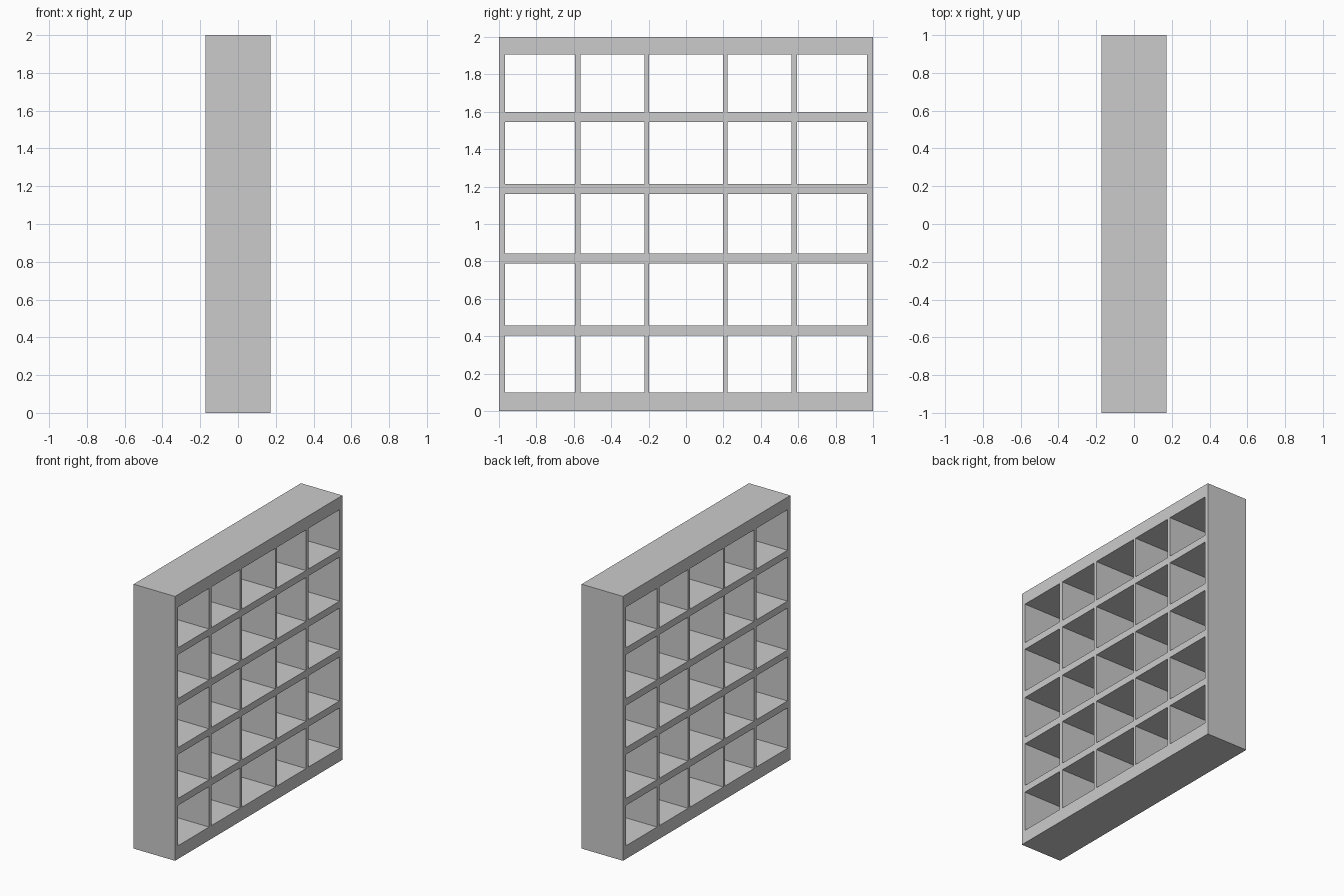
import bpy

if "Cube" in bpy.data.objects:
    bpy.data.objects.remove(bpy.data.objects["Cube"])

DEPTH = 0.346


def box(name, y0, y1, z0, z1):
    bpy.ops.mesh.primitive_cube_add(size=1, location=(0, (y0 + y1) / 2, (z0 + z1) / 2))
    ob = bpy.context.object
    ob.name = name
    ob.scale = (DEPTH, y1 - y0, z1 - z0)
    bpy.ops.object.transform_apply(location=False, rotation=False, scale=True)
    return ob


# Full-height side panels
SIDE = 0.967
box("side_panel_left", -1, -SIDE, 0, 2)
box("side_panel_right", SIDE, 1, 0, 2)

# Horizontal boards, bottom to top, fitted between the sides
boards = [("base_board", 0, 0.10), ("shelf_1", 0.405, 0.458), ("shelf_2", 0.79, 0.843),
          ("shelf_3", 1.16, 1.213), ("shelf_4", 1.545, 1.598), ("top_board", 1.905, 2.0)]
for name, z0, z1 in boards:
    box(name, -SIDE, SIDE, z0, z1)

# Upright dividers in every row, mirrored about the centre
for row in range(len(boards) - 1):
    z0, z1 = boards[row][2], boards[row + 1][1]
    for kind, a, b in (("inner", 0.199, 0.222), ("outer", 0.565, 0.593)):
        box(f"{kind}_divider_right_{row + 1}", a, b, z0, z1)
        box(f"{kind}_divider_left_{row + 1}", -b, -a, z0, z1)
